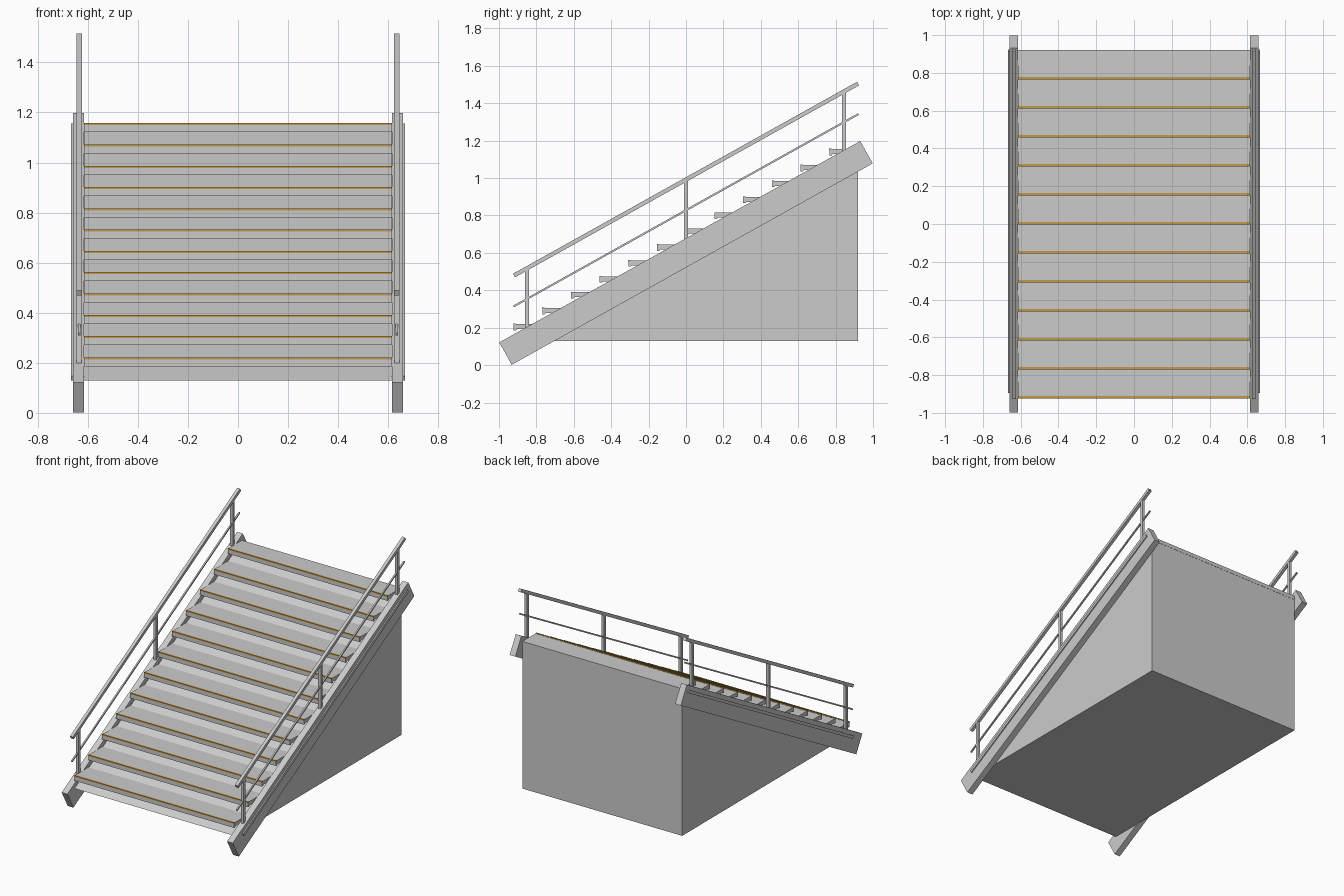
import bpy, bmesh, math
from mathutils import Matrix, Vector

if "Cube" in bpy.data.objects:
    bpy.data.objects.remove(bpy.data.objects["Cube"])

ANGLE = math.radians(29.15)      # pitch of the flight
STEPS, RUN, RISE = 12, 0.1535, 0.085
HALF = 0.615                     # half width between the stringers


def box(name, centre, size, tilt=0.0):
    bm = bmesh.new()
    bmesh.ops.create_cube(bm, size=1.0)
    m = Matrix.Translation(Vector(centre)) @ Matrix.Rotation(tilt, 4, 'X') @ Matrix.Diagonal((*size, 1))
    bmesh.ops.transform(bm, matrix=m, verts=bm.verts)
    return finish(name, bm)


def extrude_x(name, profile, half):
    """Extrude a closed (y, z) profile from -half to +half along x."""
    bm = bmesh.new()
    face = bm.faces.new([bm.verts.new((-half, y, z)) for y, z in profile])
    ext = bmesh.ops.extrude_face_region(bm, geom=[face])
    verts = [g for g in ext['geom'] if isinstance(g, bmesh.types.BMVert)]
    bmesh.ops.translate(bm, vec=(2 * half, 0, 0), verts=verts)
    return finish(name, bm)


def finish(name, bm):
    bmesh.ops.recalc_face_normals(bm, faces=bm.faces)
    mesh = bpy.data.meshes.new(name)
    bm.to_mesh(mesh)
    bm.free()
    obj = bpy.data.objects.new(name, mesh)
    bpy.context.collection.objects.link(obj)
    return obj


def sloped_bar(name, x, z_mid, y_half, width, thick):
    return box(name, (x, 0, z_mid), (width, 2 * y_half / math.cos(ANGLE), thick), ANGLE)


nosing_mat = bpy.data.materials.new("nosing_brown")
nosing_mat.diffuse_color = (0.55, 0.32, 0.06, 1)
nosing_mat.use_nodes = True
nosing_mat.node_tree.nodes["Principled BSDF"].inputs["Base Color"].default_value = nosing_mat.diffuse_color

# solid wedge below the steps
extrude_x("stair_base", [(-0.92, 0.13), (0.92, 0.13), (0.92, 1.155)], HALF)

# treads with a small front lip, and a coloured nosing strip on each
for i in range(STEPS):
    y, z = -0.922 + i * RUN, 0.22 + i * RISE
    extrude_x(f"tread_{i + 1}", [
        (y, z), (y, z - 0.034), (y + 0.012, z - 0.034), (y + 0.018, z - 0.027),
        (y + 0.155, z - 0.027), (y + 0.155, z)], HALF)
    strip = box(f"nosing_{i + 1}", (0, y + 0.005, z - 0.002), (2 * HALF, 0.012, 0.008))
    strip.data.materials.append(nosing_mat)

# stringers and railings on both sides
for side, s in (("left", -1), ("right", 1)):
    box(f"{side}_stringer", (s * 0.637, 0, 0.6), (0.044, 2.21, 0.137), ANGLE)
    box(f"{side}_stringer_trim", (s * 0.64, 0.015, 0.643), (0.054, 2.07, 0.02), ANGLE)
    for j, y in enumerate((-0.85, 0.0, 0.845)):
        zc = 0.833 + y * 0.557
        box(f"{side}_post_{j + 1}", (s * 0.635, y, zc), (0.02, 0.02, 0.325))
    sloped_bar(f"{side}_handrail", s * 0.635, 0.992, 0.92, 0.022, 0.022)
    sloped_bar(f"{side}_middle_rail", s * 0.635, 0.828, 0.922, 0.01, 0.01)
